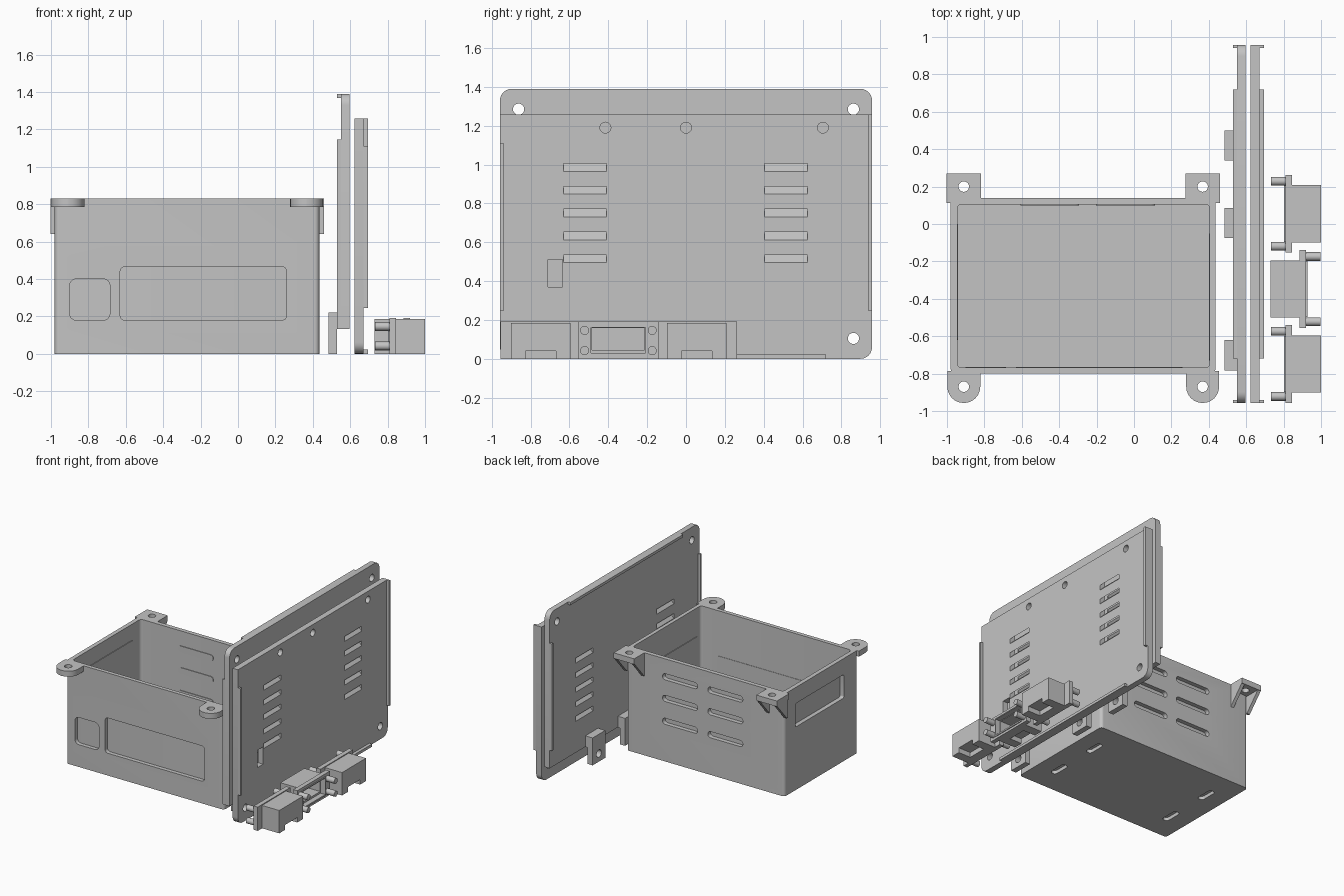
import bpy, bmesh, math
from mathutils import Vector

cube = bpy.data.objects.get("Cube")
if cube:
    bpy.data.objects.remove(cube, do_unlink=True)

grey = bpy.data.materials.new("plain grey")
grey.use_nodes = True
grey.diffuse_color = (0.55, 0.55, 0.55, 1)
grey.node_tree.nodes["Principled BSDF"].inputs["Base Color"].default_value = (0.55, 0.55, 0.55, 1)


def rect(u0, u1, v0, v1, radii=0.0):
    """Rectangle profile; radii start at the low corner and go anticlockwise."""
    u0, u1 = sorted((u0, u1))
    v0, v1 = sorted((v0, v1))
    radii = radii if isinstance(radii, tuple) else (radii,) * 4
    corners = [(u0, v0, 1, 1), (u1, v0, -1, 1), (u1, v1, -1, -1), (u0, v1, 1, -1)]
    pts = []
    for i, ((u, v, su, sv), r) in enumerate(zip(corners, radii)):
        if r == 0:
            pts.append((u, v))
            continue
        for k in range(7):
            a = math.pi + (i + k / 6) * math.pi / 2
            pts.append((u + su * r + r * math.cos(a), v + sv * r + r * math.sin(a)))
    return pts


def circle(u, v, r, n=24):
    return [(u + r * math.cos(k * math.tau / n), v + r * math.sin(k * math.tau / n)) for k in range(n)]


def prism(pts, axis, a, b):
    """Profile swept along one axis from a to b."""
    place = {"x": lambda p, t: Vector((t, p[0], p[1])),
             "y": lambda p, t: Vector((p[0], t, p[1])),
             "z": lambda p, t: Vector((p[0], p[1], t))}[axis]
    return [place(p, a) for p in pts], [place(p, b) for p in pts]


def box(x0, x1, y0, y1, z0, z1):
    return prism(rect(x0, x1, y0, y1), "z", z0, z1)


def mesh_object(name, prisms):
    bm = bmesh.new()
    for low, high in prisms:
        lo = [bm.verts.new(p) for p in low]
        hi = [bm.verts.new(p) for p in high]
        bm.faces.new(lo)
        bm.faces.new(hi)
        for i in range(len(lo)):
            j = (i + 1) % len(lo)
            bm.faces.new((lo[i], lo[j], hi[j], hi[i]))
    bmesh.ops.recalc_face_normals(bm, faces=bm.faces)
    me = bpy.data.meshes.new(name)
    bm.to_mesh(me)
    bm.free()
    me.materials.append(grey)
    ob = bpy.data.objects.new(name, me)
    bpy.context.collection.objects.link(ob)
    return ob


def part(name, solids, cuts=()):
    """Solid part with openings cut out of it."""
    ob = mesh_object(name, solids)
    if cuts:
        cutter = mesh_object(name + " cutter", cuts)
        mod = ob.modifiers.new("openings", "BOOLEAN")
        mod.operation, mod.solver, mod.object = "DIFFERENCE", "EXACT", cutter
        dg = bpy.context.evaluated_depsgraph_get()
        me = bpy.data.meshes.new_from_object(ob.evaluated_get(dg))
        ob.modifiers.clear()
        ob.data = me
        bpy.data.objects.remove(cutter, do_unlink=True)
    bpy.ops.object.select_all(action="DESELECT")
    ob.select_set(True)
    bpy.context.view_layer.objects.active = ob
    bpy.ops.object.shade_smooth_by_angle(angle=math.radians(30))
    return ob


# Open-topped case with slots and windows
L, R, F, B, TOP = -0.98, 0.435, -0.80, 0.14, 0.83
cuts = [prism(rect(L + 0.035, R - 0.03, F + 0.032, B - 0.035, 0.025), "z", 0.03, 1)]
for x in (-0.81, 0.27):
    for y in (-0.135, -0.54):
        cuts.append(prism(rect(x - 0.026, x + 0.026, y - 0.077, y + 0.077, 0.0255), "z", -0.1, 0.028))
for z in (0.325, 0.51, 0.685):
    for x in (-0.45, -0.045):
        cuts.append(prism(rect(x - 0.157, x + 0.157, z - 0.025, z + 0.025, 0.024), "y", 0.1, 0.2))
cuts.append(prism(rect(-0.9, -0.685, 0.18, 0.4, 0.035), "y", -0.9, -0.765))
cuts.append(prism(rect(-0.63, 0.26, 0.18, 0.465, 0.025), "y", -0.9, -0.765))
cuts.append(prism(rect(-0.62, 0, 0.51, 0.70, 0.015), "x", -1.1, -0.94))
cuts.append(prism(rect(-0.73, -0.05, 0.2, 0.6, 0.015), "x", 0.4, 0.5))
part("case", [prism(rect(L, R, F, B, 0.025), "z", 0, TOP)], cuts)

# Mounting ears on the case corners, with ribs under the back pair
for side, x in (("right", -0.91), ("left", 0.367)):
    part("front_ear_" + side, [prism(rect(x - 0.088, x + 0.088, -0.957, -0.785, (0.087, 0.087, 0, 0)), "z", 0.785, TOP)],
         [prism(circle(x, -0.87, 0.028), "z", 0.7, 0.9)])
    part("back_ear_" + side, [prism(rect(x - 0.092, x + 0.092, 0.112, 0.27), "z", 0.785, TOP)],
         [prism(circle(x, 0.2, 0.028), "z", 0.7, 0.9)])
    rib = [(0.125, 0.79), (0.27, 0.79), (0.14, 0.64), (0.125, 0.64)]
    for k, rx in enumerate((x - 0.092, x + 0.064)):
        part(f"ear_rib_{side}_{k + 1}", [prism(rib, "x", rx, rx + 0.028)])


# Vented panels: a sheet with edge lips, slanted vents and screw holes
def panel(name, back, mid, out, flip):
    s = -1 if flip else 1

    def Z(z):
        return 1.39 - z if flip else z

    lo, hi = min(back, out) - 0.05, max(back, out) + 0.05
    round_ends = (0, 0, 0.06, 0.06) if flip else (0.06, 0.06, 0, 0)
    sheet = prism(rect(-0.958, 0.958, Z(0), Z(1.257), round_ends), "x", back, mid)
    cuts = [prism(circle(s * y, Z(0.105), 0.029), "x", lo, hi) for y in (-0.862, 0.862)]
    d = 0.03 if mid > back else -0.03
    for z in (0.985, 0.867, 0.75, 0.632, 0.514):
        outer, inner = Z(z) - 0.03, Z(z) + 0.08
        slant = [(mid + d, outer - 0.02), (mid + d, outer + 0.02),
                 (back - d, inner + 0.02), (back - d, inner - 0.02)]
        for y in (-0.52, 0.515):
            cuts.append(prism(slant, "y", y - 0.11, y + 0.11))
    if not flip:
        cuts += [prism(circle(y, 1.19, 0.028), "x", lo, hi) for y in (-0.415, 0, 0.705)]
        cuts.append(prism(rect(-0.71, -0.635, 0.37, 0.51), "x", lo, hi))
    part(name, [sheet], cuts)
    lips = [(-0.958, -0.94, 0.245, 1.11), (0.94, 0.958, 0.245, 1.257), (-0.72, 0.72, 0, 0.022)]
    for k, (y0, y1, z0, z1) in enumerate(lips):
        part(f"{name}_lip_{k + 1}", [prism(rect(s * y0, s * y1, Z(z0), Z(z1)), "x", mid - d / 10, out)])


panel("outer_panel", 0.622, 0.67, 0.695, False)
panel("inner_panel", 0.595, 0.55, 0.53, True)

# Fixing feet at the bottom of the inner panel
for k, y in enumerate((0.42, 0.005, -0.702)):
    part(f"foot_{k + 1}", [box(0.485, 0.53, y - 0.081, y + 0.081, 0, 0.222)],
         [prism(circle(y, 0.065, 0.03), "x", 0.4, 0.6)])
    part(f"foot_bridge_{k + 1}", [box(0.528, 0.552, y - 0.081, y + 0.081, 0.132, 0.222)])


# Socket blocks: flange, hollow body and four pegs
def socket(name, y, turned):
    def X(x):
        return 1.73 - x if turned else x

    part(name + "_block",
         [box(X(0.845), X(1), y - 0.153, y + 0.153, 0, 0.185)],
         [box(X(0.8), X(0.97), y - 0.135, y + 0.135, 0.045, 0.158),
          box(X(0.89), X(1.05), y - 0.078, y + 0.078, -0.05, 0.04)])
    part(name + "_flange", [box(X(0.81), X(0.846), y - 0.208, y + 0.208, 0, 0.192)],
         [box(X(0.8), X(0.86), y - 0.14, y + 0.14, 0.03, 0.162)])
    ring = [box(X(0.803), X(0.811), y - 0.15, y + 0.15, 0.018, 0.17)]
    part(name + "_bezel", ring, [box(X(0.79), X(0.83), y - 0.14, y + 0.14, 0.03, 0.162)])
    for i, py in enumerate((y - 0.174, y + 0.174)):
        for j, z in enumerate((0.042, 0.146)):
            part(f"{name}_peg_{i * 2 + j + 1}", [prism(circle(py, z, 0.023), "x", X(0.732), X(0.812))])


socket("front_socket", -0.748, False)
socket("middle_socket", -0.348, True)
socket("back_socket", 0.055, False)
